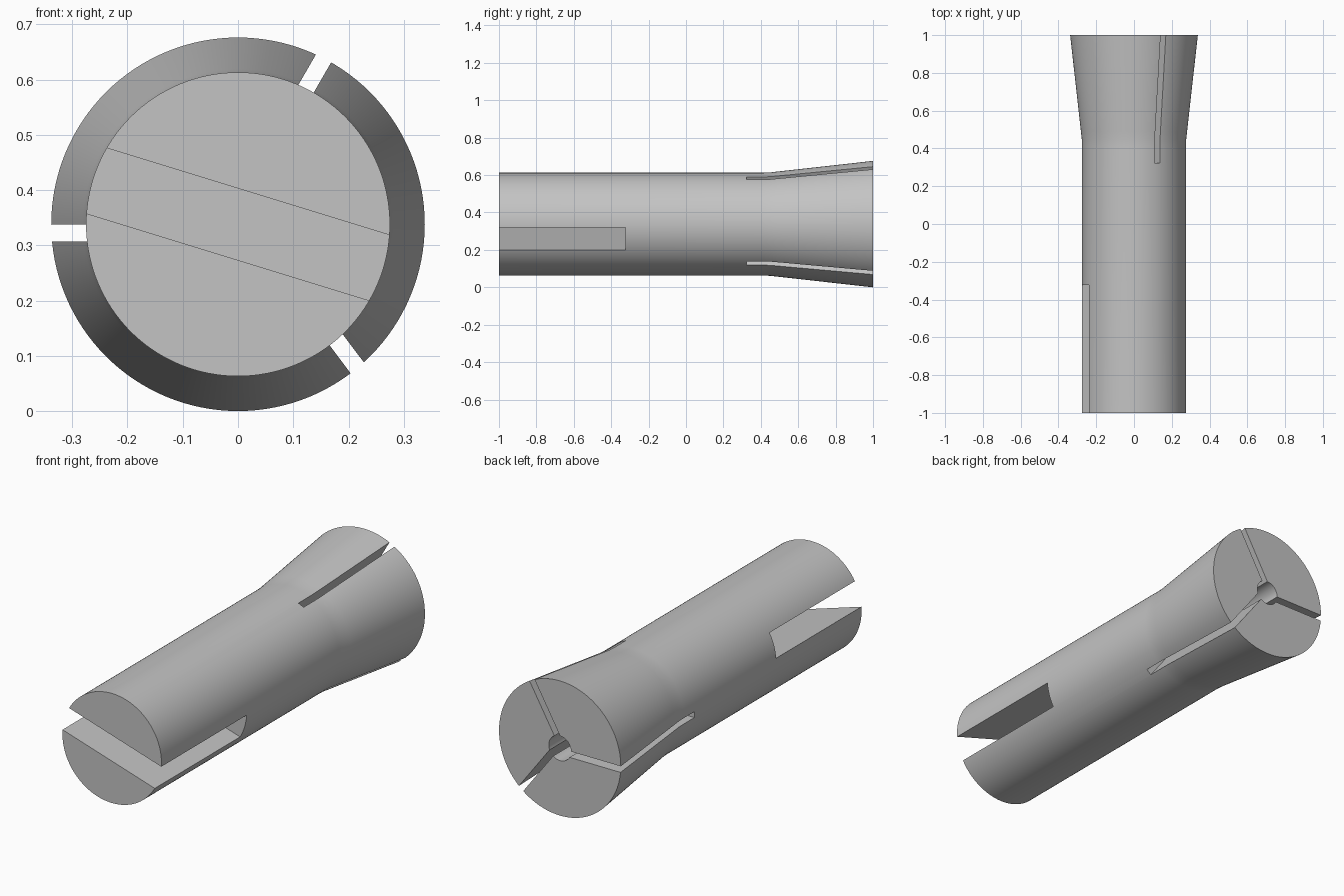
import bpy, bmesh, math
from mathutils import Vector, Matrix

cube = bpy.data.objects.get("Cube")
if cube:
    bpy.data.objects.remove(cube, do_unlink=True)

AXIS_Z = 0.338
SIDES = 128

steel = bpy.data.materials.new("grey_steel")
steel.use_nodes = True
steel.diffuse_color = (0.55, 0.55, 0.55, 1)
steel.node_tree.nodes["Principled BSDF"].inputs["Base Color"].default_value = (0.55, 0.55, 0.55, 1)


def make_object(name, bm):
    mesh = bpy.data.meshes.new(name)
    bmesh.ops.recalc_face_normals(bm, faces=bm.faces)
    bm.to_mesh(mesh)
    bm.free()
    mesh.materials.append(steel)
    obj = bpy.data.objects.new(name, mesh)
    bpy.context.collection.objects.link(obj)
    return obj


def lathe(name, profile):
    """Revolve (radius, y) points around the long axis."""
    bm = bmesh.new()
    verts = [bm.verts.new((r, y, AXIS_Z)) for r, y in profile]
    edges = [bm.edges.new(pair) for pair in zip(verts, verts[1:])]
    bmesh.ops.spin(bm, geom=verts + edges, cent=(0, 0, AXIS_Z), axis=(0, 1, 0),
                   angle=math.tau, steps=SIDES, use_duplicate=False)
    bmesh.ops.remove_doubles(bm, verts=bm.verts, dist=0.0001)
    return make_object(name, bm)


def slot_cutter(name, degrees, low, high):
    """Box turned around the long axis; local x is radial, local z is across the slot."""
    size = Vector(high) - Vector(low)
    middle = (Vector(high) + Vector(low)) / 2
    bm = bmesh.new()
    bmesh.ops.create_cube(bm, size=1, matrix=Matrix.Translation((0, 0, AXIS_Z))
                          @ Matrix.Rotation(-math.radians(degrees), 4, 'Y')
                          @ Matrix.Translation(middle) @ Matrix.Diagonal((*size, 1)))
    return make_object(name, bm)


# Cylindrical shank, flared head and blind centre bore
collet = lathe("collet_body", [
    (0, -1), (0.275, -1), (0.275, 0.41), (0.2765, 0.45), (0.281, 0.49),
    (0.338, 1), (0.062, 1), (0.062, 0.323), (0, 0.323)])

# Wide tilted drive slot through the front end
cutters = [slot_cutter("drive_slot", -17.1, (-0.5, -1.2, -0.062), (0.5, -0.323, 0.062))]

# Three narrow spring slots from the bore through the flared head
for number, degrees in enumerate((60, 180, -53)):
    cutters.append(slot_cutter(f"spring_slot_{number}", degrees,
                               (0.01, 0.3235, 0.0005), (0.5, 1.2, 0.0315)))

bpy.ops.object.select_all(action='DESELECT')
bpy.context.view_layer.objects.active = collet
collet.select_set(True)
for cutter in cutters:
    cutter.hide_render = True
    mod = collet.modifiers.new(cutter.name, 'BOOLEAN')
    mod.operation = 'DIFFERENCE'
    mod.solver = 'EXACT'
    mod.object = cutter
    bpy.ops.object.modifier_apply(modifier=mod.name)
    bpy.data.objects.remove(cutter, do_unlink=True)

bpy.ops.object.shade_smooth_by_angle(angle=math.radians(30))
